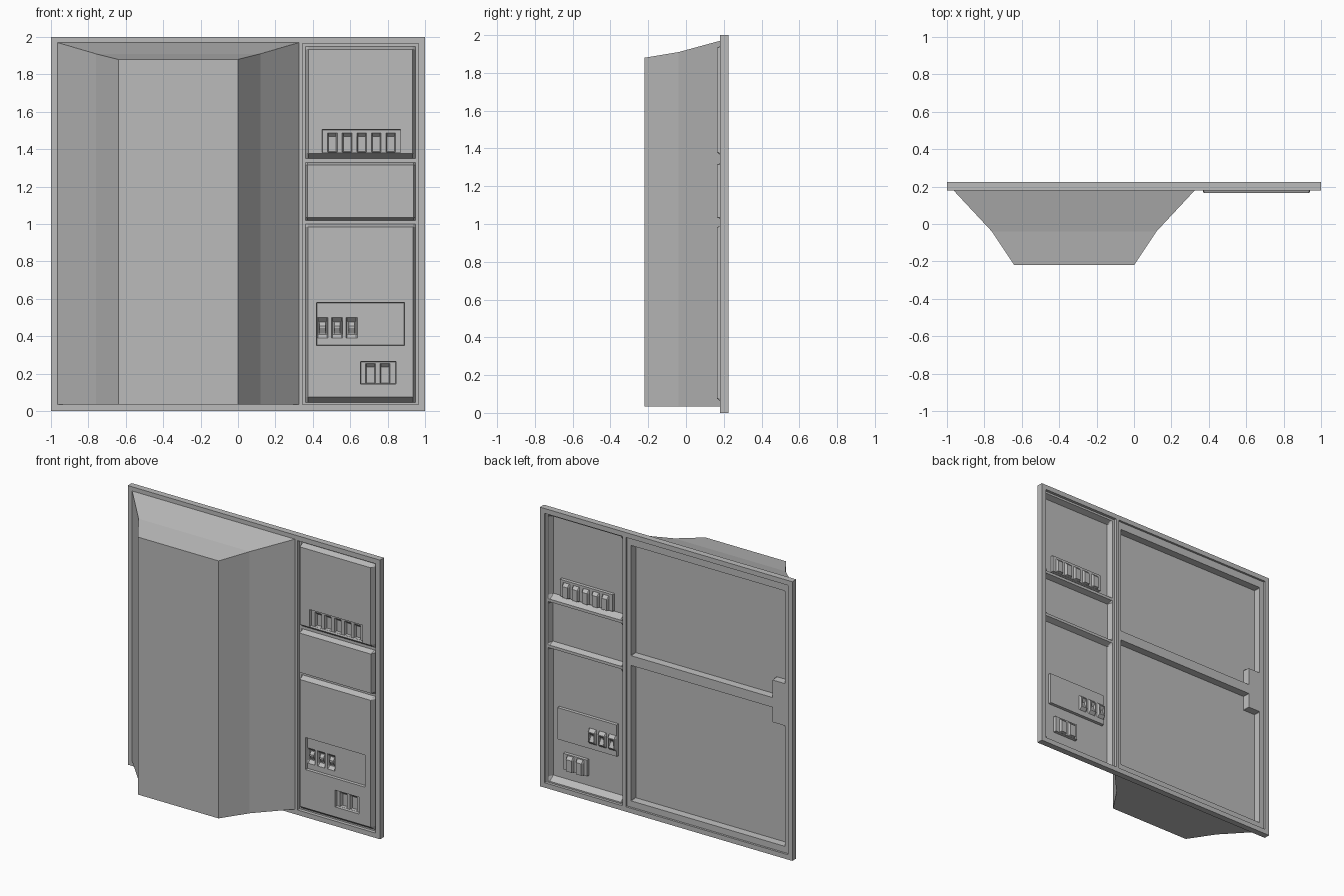
import bpy
import bmesh

if "Cube" in bpy.data.objects:
    bpy.data.objects.remove(bpy.data.objects["Cube"])

grey = bpy.data.materials.new("plain grey")
grey.diffuse_color = (0.5, 0.5, 0.5, 1)
grey.use_nodes = True
grey.node_tree.nodes["Principled BSDF"].inputs["Base Color"].default_value = grey.diffuse_color


def finish(bm, name):
    bmesh.ops.recalc_face_normals(bm, faces=bm.faces)
    mesh = bpy.data.meshes.new(name)
    bm.to_mesh(mesh)
    bm.free()
    mesh.materials.append(grey)
    ob = bpy.data.objects.new(name, mesh)
    bpy.context.collection.objects.link(ob)
    return ob


def box(name, x0, x1, y0, y1, z0, z1):
    bm = bmesh.new()
    bmesh.ops.create_cube(bm, size=1)
    for v in bm.verts:
        v.co = ((x0 + x1) / 2 + v.co.x * (x1 - x0),
                (y0 + y1) / 2 + v.co.y * (y1 - y0),
                (z0 + z1) / 2 + v.co.z * (z1 - z0))
    return finish(bm, name)


def relief(name, x0, x1, z0, z1, base, stamps):
    """Pressed sheet; a stamp is (x0, x1, z0, z1, y, side, bottom, top slope)."""
    xs, zs = {x0, x1}, {z0, z1}
    for a, b, c, d, y, s, lo, hi in stamps:
        xs |= {round(k, 4) for k in (a, a + s, b - s, b)}
        zs |= {round(k, 4) for k in (c, c + lo, d - hi, d)}
    xs, zs = sorted(xs), sorted(zs)

    def depth(x, z):
        h = base
        for a, b, c, d, y, s, lo, hi in stamps:
            t = min((x - a) / s, (b - x) / s, (z - c) / lo, (d - z) / hi, 1)
            if t > 0:
                h += (y - h) * t
        return h

    bm = bmesh.new()
    g = [[bm.verts.new((x, depth(x, z), z)) for z in zs] for x in xs]
    for i in range(len(xs) - 1):
        for j in range(len(zs) - 1):
            bm.faces.new((g[i][j], g[i + 1][j], g[i + 1][j + 1], g[i][j + 1]))
    bmesh.ops.dissolve_limit(bm, angle_limit=0.01, verts=bm.verts, edges=bm.edges)
    ob = finish(bm, name)
    # Sheet normals face the front
    if sum(p.normal.y * p.area for p in ob.data.polygons) > 0:
        ob.data.flip_normals()
    return ob


# Outer frame and the post between the two bays
F, B, W = 0.18, 0.225, 0.035
box("frame_left", -1, -1 + W, F, B, 0, 2)
box("frame_right", 1 - W, 1, F, B, 0, 2)
box("frame_bottom", -1 + W, 1 - W, F, B, 0, W)
box("frame_top", -1 + W, 1 - W, F, B, 2 - W, 2)
box("centre_post", 0.32, 0.345, F, B, W, 2 - W)

# Deep angled housing with a sloping roof
plan = [(-0.965, 0.18, 1.97), (-0.76, -0.04, 1.91), (-0.64, -0.22, 1.88),
        (0, -0.22, 1.88), (0.12, -0.04, 1.91), (0.325, 0.18, 1.97)]
bm = bmesh.new()
low = [bm.verts.new((x, y, W)) for x, y, z in plan]
top = [bm.verts.new((x, y, z)) for x, y, z in plan]
for i in range(5):
    bm.faces.new((low[i], low[i + 1], top[i + 1], top[i]))
bm.faces.new(low[::-1])
for i in range(2):
    bm.faces.new((top[i], top[i + 1], top[4 - i], top[5 - i]))
finish(bm, "housing")

# Back of the wide bay: two recessed doors with a notch at the catch
wall = 0.004
relief("inner_doors", -1 + W, 0.32, W, 2 - W, 0.21, [
    (-0.93, 0.29, 1.12, 1.91, 0.16, wall, wall, wall),
    (-0.93, 0.29, 0.08, 1.05, 0.16, wall, wall, wall),
    (-0.95, -0.83, 0.94, 1.25, 0.21, wall, wall, wall)])

# Narrow bay: three raised pads
stamps = [(0.36, 0.95, 1.35, 1.95, 0.165, 0.016, 0.028, 0.016),
          (0.36, 0.95, 1.02, 1.33, 0.165, 0.012, 0.014, 0.014),
          (0.36, 0.95, 0.045, 1.0, 0.165, 0.014, 0.03, 0.016)]


def switch_group(plate, centres, width, z0, z1, rocker):
    """Sunken plate, deeper switch wells and optional rockers in them."""
    stamps.append((*plate, 0.185, 0.002, 0.002, 0.002))
    for x in centres:
        a, b = x - width / 2, x + width / 2
        lo = 0.02 if rocker else 0.003
        stamps.append((a, b, z0, z1, 0.205, 0.006, lo, 0.02))
        if rocker:
            stamps.append((x - 0.018, x + 0.018, z0 + 0.025, z1 - 0.025,
                           0.188, 0.003, 0.03, 0.02))


switch_group((0.45, 0.87, 1.381, 1.505),
             [0.505 + 0.078 * i for i in range(5)], 0.052, 1.384, 1.487, False)
switch_group((0.42, 0.89, 0.35, 0.58),
             [0.452 + 0.078 * i for i in range(3)], 0.06, 0.39, 0.5, True)
switch_group((0.655, 0.845, 0.145, 0.265),
             [0.708, 0.786], 0.054, 0.148, 0.255, False)
relief("switch_panel", 0.345, 1 - W, W, 2 - W, 0.205, stamps)
